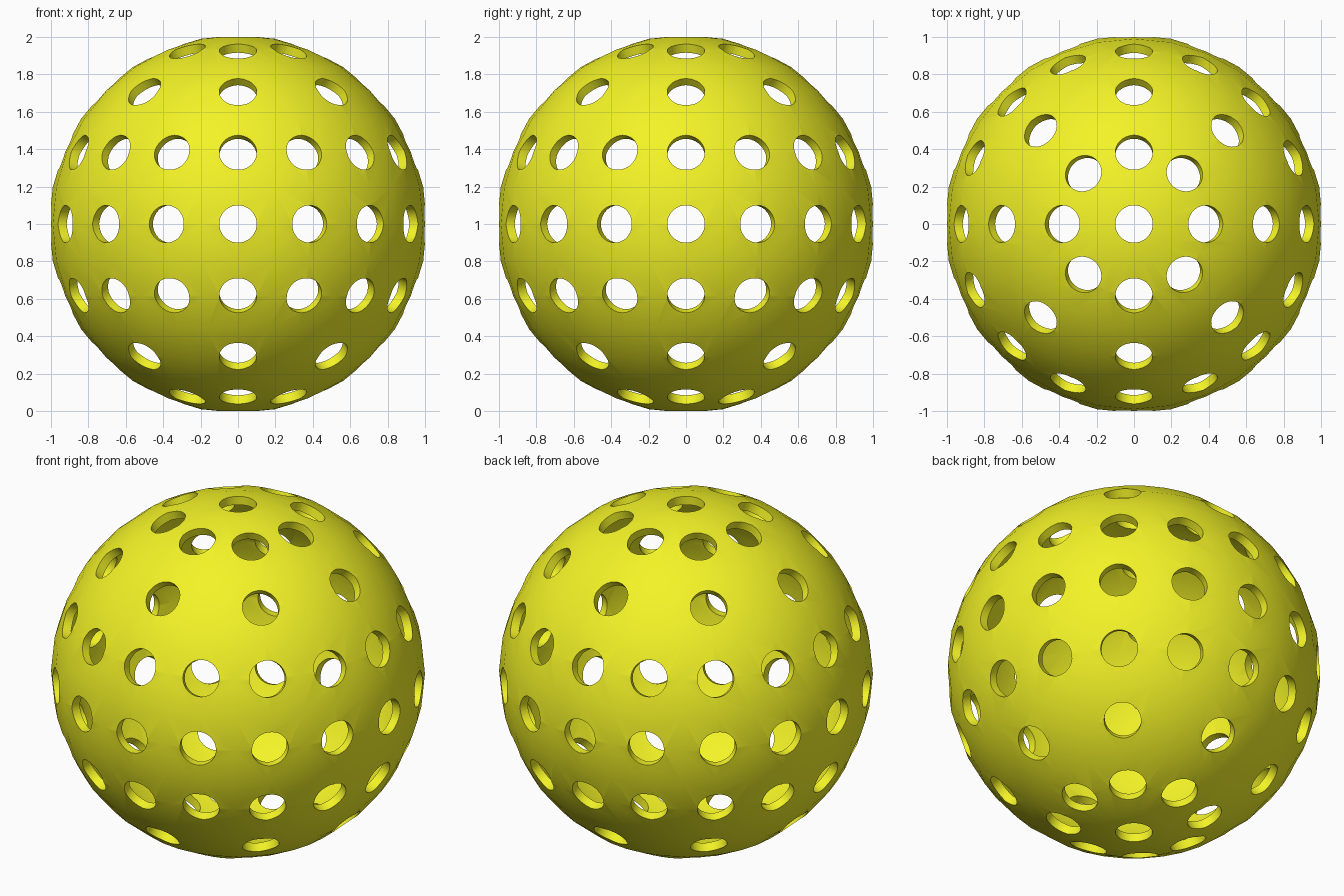
import bpy, bmesh, math
from mathutils import Matrix, Vector

if "Cube" in bpy.data.objects:
    bpy.data.objects.remove(bpy.data.objects["Cube"])

R = 1.0098       # shell radius; the drilled rims then reach exactly 1
WALL = 0.05
HOLE_R = 0.1


def new_object(name, bm):
    mesh = bpy.data.meshes.new(name)
    bm.to_mesh(mesh)
    bm.free()
    obj = bpy.data.objects.new(name, mesh)
    bpy.context.collection.objects.link(obj)
    return obj


# Hollow ball shell
bm = bmesh.new()
bmesh.ops.create_uvsphere(bm, u_segments=32, v_segments=16, radius=R)
ball = new_object("perforated_ball", bm)

# Drill bits: one short radial cylinder for each hole
bm = bmesh.new()


def drill(lat, lon):
    d = Vector((math.cos(lat) * math.cos(lon), math.cos(lat) * math.sin(lon), math.sin(lat)))
    turn = d.to_track_quat('Z', 'Y').to_matrix().to_4x4()
    spin = Matrix.Rotation(math.pi / 32, 4, 'Z')
    bmesh.ops.create_cone(bm, cap_ends=True, segments=32, radius1=HOLE_R, radius2=HOLE_R,
                          depth=0.3, matrix=Matrix.Translation(d) @ turn @ spin)


# Rows of holes by latitude: (degrees, count)
for lat, count in ((0, 16), (22.5, 16), (45, 8), (67.5, 8), (90, 1)):
    for side in ((1,) if lat == 0 else (1, -1)):
        for i in range(count):
            drill(math.radians(lat * side), 2 * math.pi * i / count)
cutter = new_object("hole_cutter", bm)
cutter.hide_render = True

# Thicken the shell and cut the holes
solid = ball.modifiers.new("wall", 'SOLIDIFY')
solid.thickness = WALL
solid.offset = -1
cut = ball.modifiers.new("holes", 'BOOLEAN')
cut.operation = 'DIFFERENCE'
cut.object = cutter
cut.solver = 'EXACT'

bpy.context.view_layer.objects.active = ball
ball.select_set(True)
cutter.select_set(False)
for name in ("wall", "holes"):
    bpy.ops.object.modifier_apply(modifier=name)
bpy.data.objects.remove(cutter)

# Yellow plastic, smooth outside with crisp hole rims
mat = bpy.data.materials.new("yellow_plastic")
mat.diffuse_color = (0.9, 0.9, 0.02, 1)
mat.use_nodes = True
mat.node_tree.nodes["Principled BSDF"].inputs["Base Color"].default_value = mat.diffuse_color
ball.data.materials.clear()
ball.data.materials.append(mat)
bpy.ops.object.shade_smooth_by_angle(angle=math.radians(30))
ball.location.z = 1
